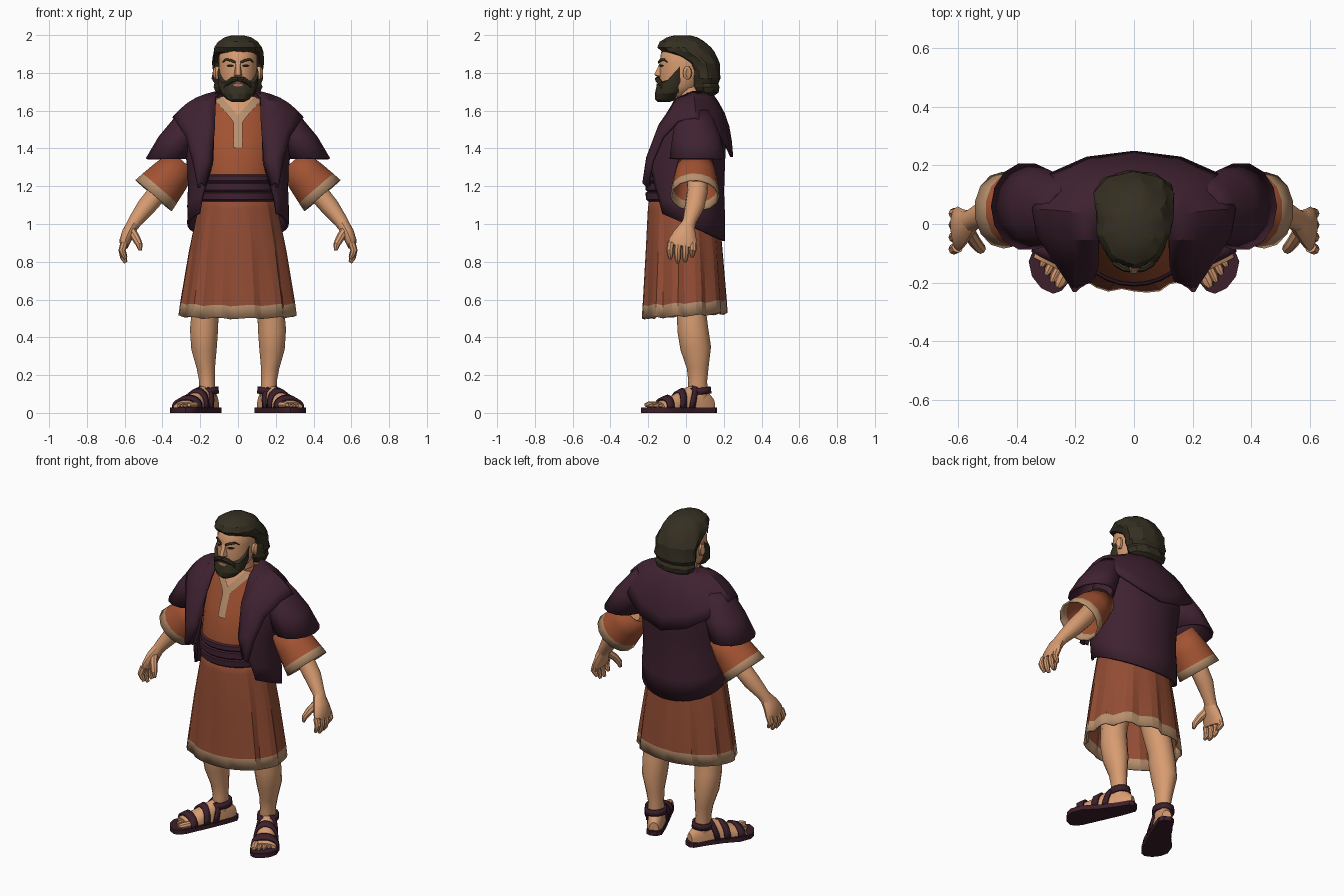
import bpy, bmesh, math, random
from mathutils import Vector

if "Cube" in bpy.data.objects:
    bpy.data.objects.remove(bpy.data.objects["Cube"])
random.seed(4)

def material(name, rgb):
    m = bpy.data.materials.new(name)
    m.diffuse_color = (*rgb, 1)
    m.use_nodes = True
    m.node_tree.nodes["Principled BSDF"].inputs["Base Color"].default_value = m.diffuse_color
    return m

plum = material("plum cloth", (0.050, 0.016, 0.030))
rust = material("rust cloth", (0.36, 0.085, 0.032))
rust_dark = material("dark rust cloth", (0.29, 0.073, 0.034))
cream = material("cream trim", (0.48, 0.28, 0.155))
skin = material("skin", (0.68, 0.33, 0.165))
hair_m = material("dark hair", (0.036, 0.029, 0.016))
sole_m = material("sandal leather", (0.045, 0.014, 0.024))
eye_m = material("eye dark", (0.012, 0.009, 0.007))
lip_m = material("lip", (0.36, 0.13, 0.08))

def make(name, verts, faces, mats, rule=None, mirror=False, thick=0, angle=35):
    me = bpy.data.meshes.new(name)
    me.from_pydata([tuple(v) for v in verts], [], faces)
    bm = bmesh.new(); bm.from_mesh(me)
    bmesh.ops.recalc_face_normals(bm, faces=bm.faces)
    bm.to_mesh(me); bm.free()
    ob = bpy.data.objects.new(name, me)
    bpy.context.collection.objects.link(ob)
    for m in mats if isinstance(mats, list) else [mats]:
        me.materials.append(m)
    if rule:
        for p in me.polygons:
            p.material_index = rule(p)
    if mirror:
        ob.modifiers.new("mirror", 'MIRROR')
    if thick:
        s = ob.modifiers.new("thickness", 'SOLIDIFY')
        s.thickness, s.offset = thick, 0
    bpy.ops.object.select_all(action='DESELECT')
    ob.select_set(True); bpy.context.view_layer.objects.active = ob
    bpy.ops.object.shade_smooth_by_angle(angle=math.radians(angle))
    return ob

def loft(name, rings, mats, closed=True, caps=True, band=None, **kw):
    """Skin equal-length rings; faces from row index `band` on use the second colour."""
    n, verts, faces = len(rings[0]), [v for r in rings for v in r], []
    for i in range(len(rings) - 1):
        for j in range(n if closed else n - 1):
            k = (j + 1) % n
            faces.append((i*n + j, i*n + k, (i+1)*n + k, (i+1)*n + j))
    if caps:
        faces += [tuple(range(n)), tuple(range(len(verts) - n, len(verts)))]
    rule = None if band is None else (lambda p: int(p.index // n >= band))
    return make(name, verts, faces, mats, rule, **kw)

def tube(name, pts, mats, n=12, ref=(0, 1, 0), **kw):
    """Limb through points (x, y, z, half size along ref, other half size)."""
    rings = []
    for i, p in enumerate(pts):
        d = (Vector(pts[min(i+1, len(pts)-1)][:3]) - Vector(pts[max(i-1, 0)][:3])).normalized()
        s = Vector(ref); s = (s - d * s.dot(d)).normalized()
        o = d.cross(s)
        rings.append([Vector(p[:3]) + s*p[3]*math.cos(a) + o*p[4]*math.sin(a)
                      for a in (math.tau*j/n for j in range(n))])
    return loft(name, rings, mats, **kw)

def oval(z, hx, f, b, n=24, t0=0.0):
    """Ring from half width, front y and back y; t0 leaves a gap at the front."""
    c, m = (f + b)/2, n - 1 if t0 else n
    return [Vector((hx*math.sin(t), c + (f - c)*math.cos(t), z))
            for t in (t0 + (math.tau - 2*t0)*j/m for j in range(n))]

def front(tab, x, z):
    """y of the front of a stack of ovals."""
    for p, q in zip(tab, tab[1:]):
        if z <= q[0]:
            break
    u = min(1, max(0, (z - p[0])/(q[0] - p[0])))
    hx, f, b = (p[i] + (q[i] - p[i])*u for i in (1, 2, 3))
    c = (f + b)/2
    return c + (f - c)*math.sqrt(max(0, 1 - (x/hx)**2))

def patch(name, tab, pairs, mat, off=0.006, k=6, **kw):
    """Thin plate following the front of a stack of ovals."""
    rows = []
    for a, b in pairs:
        row = [(a[0] + (b[0]-a[0])*i/k, a[1] + (b[1]-a[1])*i/k) for i in range(k + 1)]
        rows.append([Vector((x, front(tab, x, z) - off, z)) for x, z in row])
    return loft(name, rows, mat, closed=False, caps=False, **kw)

# tunic and neck
TUNIC = [(1.10, .19, -.185, .15), (1.27, .20, -.20, .16), (1.45, .21, -.145, .17),
         (1.58, .20, -.092, .16), (1.67, .135, -.055, .12)]
loft("tunic", [oval(*r, n=32) for r in TUNIC], rust)
tube("neck", [(0, .04, 1.55, .085, .09), (0, .025, 1.66, .075, .08), (0, .01, 1.76, .07, .07)], skin)
zs = [1.675 - .02*i for i in range(6)]
w = lambda z: max(0.001, .088*(z - 1.575)/.10)
patch("neck_opening", TUNIC, [((-w(z), z), (w(z), z)) for z in zs], skin, off=.004)
patch("neck_trim", TUNIC, [((w(z), z), (w(z) + .034, z - .02)) for z in zs] + [((.001, 1.55), (.024, 1.535))],
      cream, off=.008, k=3, mirror=True)
patch("neck_stripe", TUNIC, [((-.024, z), (.024, z)) for z in (1.575, 1.53, 1.46, 1.405)], cream, off=.008)

# sash with wrapped folds
loft("sash", [oval(z, .20 + e, -.20 - e, .16 + e, 28) for z, e in
              ((1.12, 0), (1.13, .012), (1.165, .014), (1.17, .004), (1.18, .014), (1.215, .014),
               (1.22, .004), (1.23, .012), (1.255, .01), (1.265, -.004))], plum)

# pleated skirt with a hem band
N = 44
fold = [(.0, .9, 1.0, -.7)[j % 4]*random.uniform(.6, 1.1) for j in range(N)]
rings = []
for z, hx, f, b, amp in ((1.17, .185, -.185, .155, 0), (1.08, .207, -.198, .168, .012), (.85, .25, -.208, .185, .03),
                         (.58, .29, -.222, .203, .045), (.512, .298, -.226, .207, .048)):
    ring = oval(z, hx, f, b, N)
    for j, v in enumerate(ring):
        v.x *= 1 + amp*fold[j]; v.y *= 1 + amp*fold[j]
        if z < .6:
            v.z += .06*v.y + .006*fold[j]
    rings.append(ring)
loft("skirt", rings, [rust_dark, cream], caps=False, band=3, thick=.008, angle=12)
loft("undergarment", [oval(.74, .05, -.05, .06), oval(.8, .15, -.1, .11), oval(1.0, .17, -.12, .13)], plum)

# open vest, lower at the back
VEST = [(1.0, .262, -.195, .20, .205), (1.1, .262, -.207, .20, .19), (1.2, .258, -.215, .195, .165),
        (1.32, .265, -.215, .20, .135), (1.42, .275, -.185, .205, .13), (1.52, .28, -.145, .20, .13),
        (1.60, .25, -.105, .18, .128), (1.665, .18, -.06, .14, .122), (1.69, .125, -.01, .11, .10)]
rings = []
for z, hx, f, b, gap in VEST:
    ring = oval(z, hx, f, b, 36, math.asin(gap/hx))
    for v in ring:
        v.z -= .45*v.y*max(0, (1.3 - z)/.3)
    rings.append(ring)
loft("vest", rings, plum, closed=False, caps=False, thick=.014)

# mantle: inner neckline to outer edge, front lapel to centre back
edge_in = [(.175, -.195, 1.2), (.14, -.19, 1.33), (.122, -.135, 1.52), (.118, -.05, 1.66), (.118, .03, 1.695),
           (.09, .09, 1.70), (.05, .118, 1.70), (0, .125, 1.70)]
edge_out = [(.205, -.20, 1.19), (.235, -.175, 1.33), (.272, -.12, 1.46), (.325, -.04, 1.545), (.342, .05, 1.56),
            (.29, .165, 1.48), (.16, .222, 1.40), (0, .242, 1.355)]
rows = []
for i in range(6):
    t, bulge = i/5, math.sin(math.pi*i/5)
    rows.append([Vector(a).lerp(Vector(b), t) + Vector((.012, .028*(k/3.5 - 1), .022))*bulge
                 for k, (a, b) in enumerate(zip(edge_in, edge_out))])
for r in rows:
    r[-1].x = 0
loft("mantle", rows, plum, closed=False, caps=False, mirror=True, thick=.016)

# vest sleeves: flat rings drifting outward
def flat_ring(x, y, z, rx, ry, n=14):
    return [Vector((x + rx*math.cos(math.tau*j/n), y + ry*math.sin(math.tau*j/n), z)) for j in range(n)]
loft("vest_sleeve", [flat_ring(.22, .045, 1.60, .07, .07), flat_ring(.255, .045, 1.55, .085, .10),
                     flat_ring(.31, .055, 1.46, .105, .125), flat_ring(.366, .06, 1.345, .117, .145)],
     plum, caps=False, mirror=True, thick=.012)

# tunic sleeves with cream cuffs
tube("tunic_sleeve", [(.29, .05, 1.33, .09, .08), (.36, .05, 1.25, .11, .105), (.415, .048, 1.187, .12, .118),
                      (.447, .047, 1.15, .126, .125)], [rust, cream], n=14, caps=False, band=2, mirror=True, thick=.01)

# arms and hands
tube("forearm", [(.33, .06, 1.30, .05, .05), (.42, .06, 1.17, .055, .053), (.487, .045, 1.09, .052, .05),
                 (.545, .018, 1.015, .037, .037), (.57, .005, .975, .04, .032)], skin, mirror=True)
tube("palm", [(.555, .01, 1.0, .036, .033), (.58, -.005, .955, .058, .034), (.598, -.015, .91, .076, .03),
              (.604, -.02, .88, .074, .022)], skin, mirror=True)
for i, (y, tip) in enumerate(((-.079, .815), (-.04, .795), (0, .80), (.037, .825))):
    tube(f"finger_{i+1}", [(.602, y, .90, .019, .02), (.614, y*1.05 - .003, .86, .019, .019),
                           (.607, y - .004, tip + .025, .017, .016), (.594, y - .004, tip, .009, .009)],
         skin, n=8, mirror=True)
tube("thumb", [(.565, -.025, .965, .022, .024), (.54, -.065, .925, .02, .022), (.522, -.085, .89, .018, .018),
               (.517, -.088, .86, .009, .009)], skin, n=8, mirror=True)

# legs
tube("leg", [(.11, .0, .92, .10, .09), (.15, .015, .66, .085, .08), (.175, .03, .52, .078, .074), (.18, .036, .44, .082, .076),
             (.18, .052, .34, .081, .069), (.17, .062, .24, .058, .05), (.164, .062, .17, .05, .043),
             (.163, .062, .09, .053, .045), (.163, .06, .03, .05, .042)], skin, n=14, mirror=True)

# feet, laid along a line turned outward
def foot_pt(u, v, z):
    return Vector((.14 + .44*u + .9*v, .11 - .9*u + .44*v, z))
FOOT = [(-.035, 0, .028, .05), (0, 0, .044, .09), (.06, 0, .048, .125), (.12, .002, .05, .11),
        (.2, .012, .06, .07), (.27, .018, .068, .042), (.29, .018, .066, .03)]
def arch(u, grow=0, lean=0, n=13):
    for p, q in zip(FOOT, FOOT[1:]):
        if u <= q[0]:
            break
    t = (u - p[0])/(q[0] - p[0])
    c, hw, h = (p[i] + (q[i] - p[i])*t for i in (1, 2, 3))
    return [foot_pt(u + lean*math.sin(a), c + (hw + grow)*math.cos(a), .026 + (h + grow)*math.sin(a)**.8)
            for a in (math.pi*(j/(n - 1))*.9999 for j in range(n))]
loft("foot", [arch(s[0]) for s in FOOT], skin, mirror=True)
for i in range(5):
    v, end = -.035 + .027*i, .345 - .004*i - .003*i*i
    r = .021 if i == 0 else .0145
    tube(f"toe_{i+1}", [(*foot_pt(u, v, .026 + r*.8), k*r, k*r*.85) for u, k in
                        ((.25, 1), (end - .02, 1), (end, .5))], skin, n=8, ref=(.9, .44, 0), mirror=True)

# sandals
SOLE = [(-.05, -.02, .02), (-.03, -.045, .042), (.05, -.054, .05), (.15, -.058, .068), (.24, -.06, .098),
        (.31, -.062, .092), (.35, -.052, .06), (.372, -.03, .015)]
loft("sandal_sole", [[foot_pt(u, a, 0), foot_pt(u, b, 0), foot_pt(u, b, .028), foot_pt(u, a, .028)]
                     for u, a, b in SOLE], sole_m, mirror=True)
for name, u0, u1, lean in (("toe_strap", .235, .275, 0), ("instep_strap", .155, .19, -.01),
                           ("ankle_strap", .10, .13, -.035)):
    loft(name, [arch(u0 + (u1 - u0)*i/2, .008, lean) for i in range(3)], sole_m,
         closed=False, caps=False, mirror=True, thick=.014)
tube("heel_strap", [(.161, .066, .10, .062, .054), (.163, .064, .135, .06, .052)], sole_m, n=16,
     caps=False, mirror=True, thick=.014)

# head
HEAD = [(1.66, .035, -.11, -.02), (1.69, .07, -.135, .03), (1.73, .092, -.142, .08), (1.80, .102, -.14, .11),
        (1.85, .103, -.14, .12), (1.91, .102, -.132, .12), (1.96, .07, -.09, .09)]
loft("head", [oval(*r, n=28) for r in HEAD], skin)
make("nose", [(.011, -.133, 1.865), (-.011, -.133, 1.865), (.024, -.132, 1.782), (-.024, -.132, 1.782),
              (.011, -.168, 1.79), (-.011, -.168, 1.79), (0, -.138, 1.77)],
     [(0, 1, 5, 4), (0, 4, 2), (1, 3, 5), (2, 4, 6), (4, 5, 6), (5, 3, 6)], skin)
tube("ear", [(.105, .01, 1.80, .022, .036), (.120, .006, 1.80, .022, .036), (.127, .01, 1.80, .012, .024)],
     skin, n=10, mirror=True)
patch("eye", HEAD, [((x, 1.838 - h), (x, 1.838 + h)) for x, h in ((.022, .002), (.034, .007), (.05, .007), (.062, .001))],
      eye_m, off=.003, k=2, mirror=True)
patch("eyebrow", HEAD, [((x, z), (x, z + h)) for x, z, h in
                        ((.014, 1.850, .012), (.04, 1.860, .014), (.065, 1.866, .01), (.08, 1.855, .004))],
      hair_m, off=.008, k=2, mirror=True, thick=.006)

# beard rising to the ears, moustache and lip
BEARD = [(1.645, .03, -.148, -.09), (1.66, .06, -.162, -.05), (1.69, .09, -.166, .0), (1.72, .104, -.158, .03),
         (1.748, .108, -.15, .03)]
rings = []
for i, r in enumerate(BEARD):
    ring = oval(*r, n=28)
    for j, v in enumerate(ring):
        wave = 1 + .02*math.sin(j*2.1 + i*1.7)
        v.x *= wave
        v.y = v.y*wave + .0
        if i > 1:
            v.z += (0, 0, .01, .035, .10)[i]*min(1, max(0, (v.y + .11)/.09))
    rings.append(ring)
loft("beard", rings, hair_m, angle=20)
tube("moustache", [(.001, -.152, 1.768, .012, .013), (.03, -.150, 1.764, .014, .014), (.058, -.135, 1.745, .013, .013),
                   (.07, -.125, 1.72, .008, .008)], hair_m, n=8, ref=(0, 0, 1), mirror=True)
patch("lower_lip", BEARD, [((x, 1.735 - h), (x, 1.737 + h)) for x, h in ((-.027, .001), (-.012, .006), (.012, .006), (.027, .001))],
      lip_m, off=.004, k=2)

# wavy hair with heavier locks at the nape
HAIR = [(1.675, .085, .07, .14), (1.695, .115, .05, .172), (1.725, .128, .035, .178), (1.745, .122, .03, .17),
        (1.77, .135, .025, .182), (1.81, .130, .02, .178), (1.85, .136, .0, .176), (1.885, .133, -.06, .162),
        (1.91, .130, -.125, .150), (1.935, .124, -.148, .132), (1.965, .104, -.135, .10), (1.988, .07, -.10, .06),
        (1.999, .03, -.06, .02)]
rings = []
for i, r in enumerate(HAIR):
    ring = oval(*r, n=32)
    c = Vector((0, (r[2] + r[3])/2, r[0]))
    rings.append([c + (v - c)*(1 + .035*math.sin(j*math.tau*9/32 + i*.8)) for j, v in enumerate(ring)])
loft("hair", rings, hair_m, angle=20)
